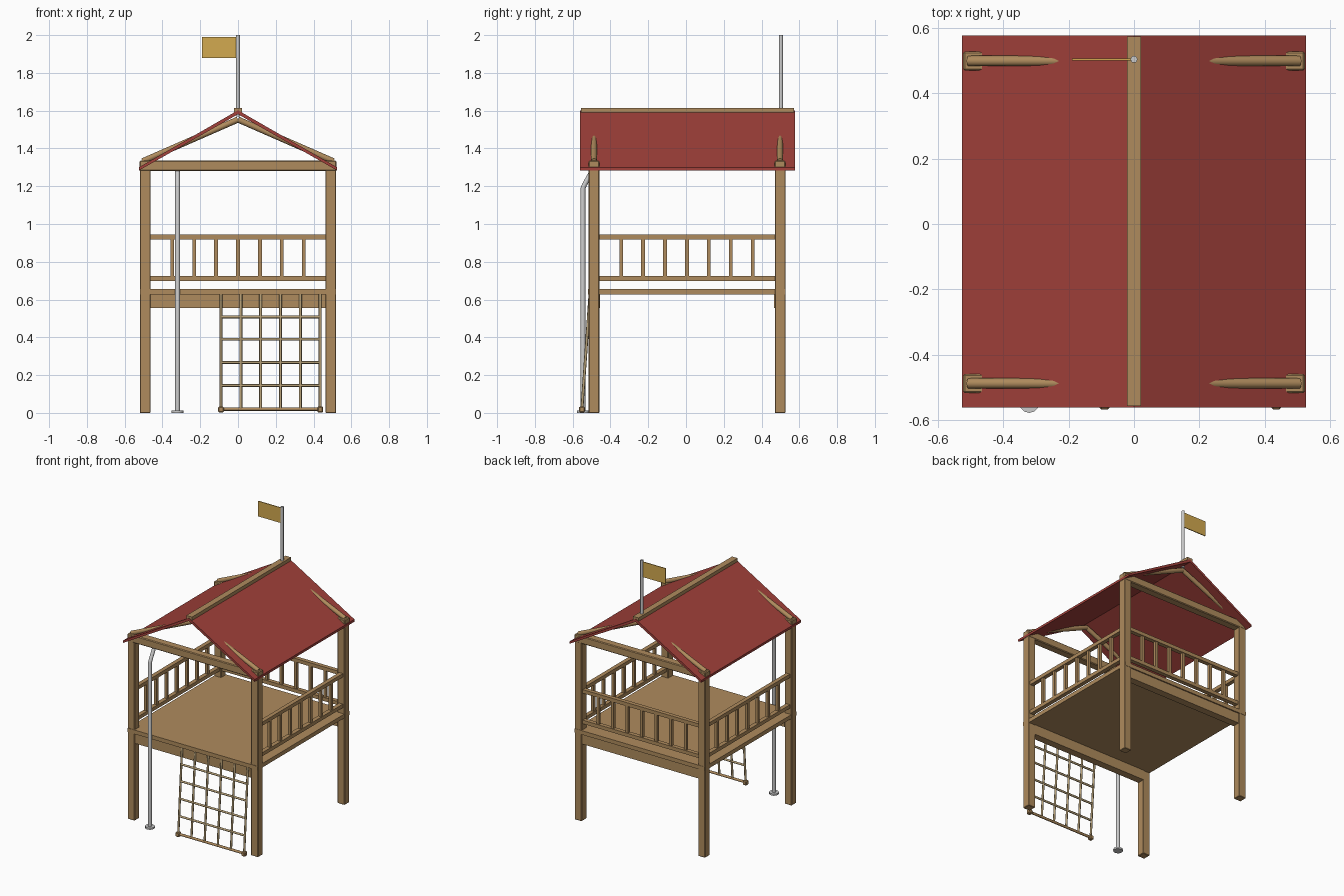
import bpy, bmesh
from mathutils import Vector

if "Cube" in bpy.data.objects:
    bpy.data.objects.remove(bpy.data.objects["Cube"])


def material(name, rgb):
    m = bpy.data.materials.new(name)
    m.diffuse_color = (*rgb, 1)
    m.use_nodes = True
    m.node_tree.nodes["Principled BSDF"].inputs["Base Color"].default_value = m.diffuse_color
    return m


WOOD = material("wood", (0.43, 0.26, 0.11))
RED = material("roof_red", (0.36, 0.052, 0.043))
YELLOW = material("flag_yellow", (0.65, 0.40, 0.08))
ROPE = material("rope", (0.48, 0.36, 0.19))


def add_object(name, bm, mat):
    me = bpy.data.meshes.new(name)
    bmesh.ops.recalc_face_normals(bm, faces=bm.faces)
    bm.to_mesh(me)
    bm.free()
    ob = bpy.data.objects.new(name, me)
    bpy.context.collection.objects.link(ob)
    if mat:
        me.materials.append(mat)
    return ob


def box(name, x, y, z, mat=WOOD, bevel=0.0):
    """Box from (min, max) pairs."""
    bm = bmesh.new()
    bmesh.ops.create_cube(bm, size=1)
    for v in bm.verts:
        v.co = Vector([(a + b) / 2 + c * (b - a) for c, (a, b) in zip(v.co, (x, y, z))])
    if bevel:
        bmesh.ops.bevel(bm, geom=bm.edges[:], offset=bevel, segments=1, affect='EDGES')
    return add_object(name, bm, mat)


def rod(name, a, b, r, mat=None, sides=12):
    """Smooth cylinder between two points."""
    a, b = Vector(a), Vector(b)
    d = b - a
    bm = bmesh.new()
    bmesh.ops.create_cone(bm, cap_ends=True, segments=sides, radius1=r, radius2=r, depth=d.length)
    rot = d.to_track_quat('Z', 'Y')
    for v in bm.verts:
        v.co = rot @ v.co + (a + b) / 2
    for f in bm.faces:
        f.smooth = len(f.verts) == 4
    for e in bm.edges:
        e.smooth = all(len(f.verts) == 4 for f in e.link_faces)
    return add_object(name, bm, mat)


def around(c, w):
    return (c - w / 2, c + w / 2)


PX, PF, PB = 0.492, -0.487, 0.498      # post positions
PW = 0.056                             # post width

# Posts, cross beams, joists and rafters
for end, y in (("front", PF), ("back", PB)):
    for side, s in (("left", -1), ("right", 1)):
        box(f"{end}_{side}_post", around(s * PX, PW), around(y, PW), (0, 1.29), bevel=0.003)
        rod(f"{end}_{side}_rafter", (s * 0.505, y, 1.332), (0, y, 1.553), 0.016, WOOD)
    box(f"{end}_cross_beam", (-0.522, 0.522), around(y, 0.058), (1.28, 1.335), bevel=0.005)
box("front_joist", (-0.467, 0.467), (-0.508, -0.455), (0.555, 0.63))
box("back_joist", (-0.467, 0.467), (0.466, 0.519), (0.555, 0.63))

# Deck
box("deck", (-0.518, 0.518), (-0.518, 0.528), (0.627, 0.656))

# Railings on the sides and back
for i, z in enumerate((0.712, 0.932)):
    tag = ("lower", "upper")[i]
    for side, s in (("left", -1), ("right", 1)):
        box(f"{side}_{tag}_rail", around(s * PX, 0.03), (-0.465, 0.475), around(z, 0.026))
    box(f"back_{tag}_rail", (-0.47, 0.47), around(PB, 0.03), around(z, 0.026))
for i in range(-3, 4):
    t = i * 0.116
    for side, s in (("left", -1), ("right", 1)):
        box(f"{side}_baluster", around(s * PX, 0.02), around(t + 0.005, 0.02), (0.715, 0.93))
    box("back_baluster", around(t, 0.02), around(PB, 0.02), (0.715, 0.93))

# Gable roof: one folded profile extruded along y
bm = bmesh.new()
profile = [(-0.525, 1.283), (-0.525, 1.300), (0, 1.602), (0.525, 1.300), (0.525, 1.283), (0, 1.581)]
front = [bm.verts.new((x, -0.56, z)) for x, z in profile]
back = [bm.verts.new((x, 0.576, z)) for x, z in profile]
for i in range(6):
    j = (i + 1) % 6
    bm.faces.new((front[i], front[j], back[j], back[i]))
for r in (front, back):
    bm.faces.new((r[0], r[1], r[2], r[5]))
    bm.faces.new((r[2], r[3], r[4], r[5]))
add_object("roof", bm, RED)
box("ridge_beam", around(0, 0.044), (-0.556, 0.572), (1.585, 1.614))

# Flag
rod("flag_pole", (0, 0.503, 1.57), (0, 0.503, 2.0), 0.0105)
box("flag", (-0.19, -0.008), around(0.503, 0.006), (1.88, 1.99), YELLOW)

# Sliding pole with bent top and foot plate
path = bpy.data.curves.new("sliding_pole", 'CURVE')
path.dimensions = '3D'
path.bevel_depth = 0.013
path.bevel_resolution = 2
path.use_fill_caps = True
sp = path.splines.new('POLY')
pts = [(-0.545, 0), (-0.545, 1.19), (-0.538, 1.207), (-0.492, 1.29)]
sp.points.add(len(pts) - 1)
for p, (y, z) in zip(sp.points, pts):
    p.co = (-0.32, y, z, 1)
bpy.context.collection.objects.link(bpy.data.objects.new("sliding_pole", path))
rod("pole_foot", (-0.32, -0.545, 0), (-0.32, -0.545, 0.013), 0.032)


# Climbing net leaning against the deck
def net_y(z):
    return -0.551 + (z - 0.02) * 0.07


xs = [-0.09 + 0.105 * i for i in range(6)]
for x in xs:
    rod("net_upright", (x, net_y(0.02), 0.02), (x, net_y(0.63), 0.63), 0.0075, ROPE, 8)
for z in (0.145, 0.267, 0.39, 0.508):
    rod("net_rung", (xs[0], net_y(z), z), (xs[-1], net_y(z), z), 0.0075, ROPE, 8)
rod("net_bottom_bar", (xs[0], -0.551, 0.02), (xs[-1], -0.551, 0.02), 0.009, WOOD, 8)
for x in (xs[0], xs[-1]):
    box("net_foot", around(x, 0.03), around(-0.551, 0.03), (0.002, 0.034), bevel=0.005)
